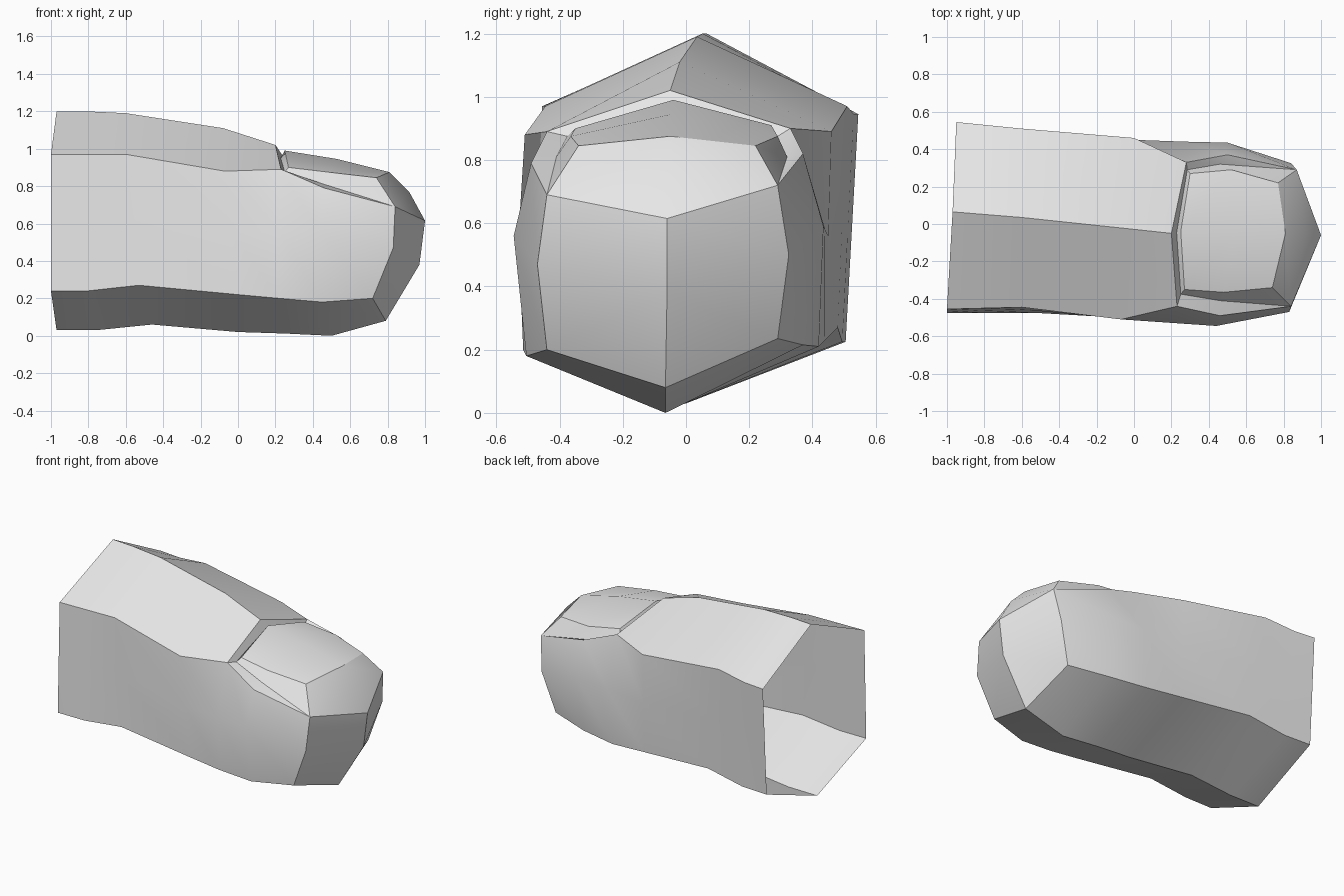
import bpy, bmesh, math
from mathutils import Vector

if "Cube" in bpy.data.objects:
    bpy.data.objects.remove(bpy.data.objects["Cube"])

grey = bpy.data.materials.new("plain grey")
grey.diffuse_color = (0.8, 0.8, 0.8, 1)
grey.use_nodes = True
grey.node_tree.nodes["Principled BSDF"].inputs["Base Color"].default_value = grey.diffuse_color


def pts(*p):
    return [Vector(q) for q in p]


def strip(a, b):
    """Faces between two neighbouring ridge lines of equal length."""
    return [(a[i], a[i + 1], b[i + 1], b[i]) for i in range(len(a) - 1)]


def build(name, faces):
    bm = bmesh.new()
    for f in faces:
        bm.faces.new([bm.verts.new(p) for p in f])
    bmesh.ops.remove_doubles(bm, verts=bm.verts, dist=0.0005)
    bmesh.ops.dissolve_degenerate(bm, edges=bm.edges, dist=0.0005)
    bmesh.ops.recalc_face_normals(bm, faces=bm.faces)
    # the face with the highest centre must look up
    top = max(bm.faces, key=lambda f: f.calc_center_median().z)
    if top.normal.z < 0:
        bmesh.ops.reverse_faces(bm, faces=bm.faces)
    me = bpy.data.meshes.new(name)
    bm.to_mesh(me)
    bm.free()
    me.materials.append(grey)
    ob = bpy.data.objects.new(name, me)
    bpy.context.collection.objects.link(ob)
    bpy.ops.object.select_all(action='DESELECT')
    bpy.context.view_layer.objects.active = ob
    ob.select_set(True)
    bpy.ops.object.shade_smooth_by_angle(angle=math.radians(30))


# Ridge lines of the six-sided finger, from the open end to the tip
top = pts((-.97, .065, 1.2), (-.6, .035, 1.19), (-.08, -.02, 1.11), (.2, -.05, 1.02))
front_up = pts((-1, -.455, .97), (-.6, -.445, .97), (-.07, -.51, .88),
               (.23, -.44, .89), (.46, -.49, .79), (.84, -.44, .69))
front_low = pts((-1, -.475, .24), (-.53, -.475, .27), (0, -.505, .22),
                (.22, -.515, .2), (.45, -.505, .18), (.72, -.44, .2))
bottom = pts((-.97, 0, .03), (-.46, -.01, .06), (0, -.03, .02),
             (.25, -.045, .012), (.5, -.065, 0), (.79, -.065, .08))
back_low = pts((-.95, .505, .225), (-.5, .48, .27), (0, .44, .23),
               (.25, .42, .21), (.5, .37, .215), (.76, .29, .235))
back_up = pts((-.95, .545, .945), (-.6, .51, .97), (0, .46, .89),
              (.28, .33, .9), (.5, .37, .82), (.87, .29, .72))


def middle(up, low, end):
    return [(a + b) / 2 for a, b in zip(up[:3], low[:3])] + end


front_mid = middle(front_up, front_low, pts((.22, -.53, .56), (.44, -.545, .56), (.83, -.47, .47)))
back_mid = middle(back_up, back_low, pts((.28, .44, .58), (.5, .435, .59), (.84, .325, .5)))

# Short straight stretch next to the open end
for line in (top, front_up, front_mid, front_low, bottom, back_low, back_mid, back_up):
    p = line[0].lerp(line[1], 0.42)
    p.z = line[0].z
    line.insert(1, p)

ring = [front_up, front_mid, front_low, bottom, back_low, back_mid, back_up]
faces = []
for a, b in zip(ring, ring[1:]):
    faces += strip(a, b)
faces += strip(top, front_up[:5]) + strip(back_up[:5], top)

# Finger tip
tip_low, tip_high, tip_top = pts((.97, -.06, .38), (1, -.06, .615), (.915, -.05, .77))
nail_end = pts((.74, -.34, .845), (.81, -.05, .875), (.77, .22, .845))
for up, mid, low, corner in ((front_up, front_mid, front_low, nail_end[0]),
                             (back_up, back_mid, back_low, nail_end[2])):
    faces += [(low[-1], bottom[-1], tip_low, mid[-1]),
              (mid[-1], tip_low, tip_high, up[-1]),
              (up[-1], tip_high, tip_top),
              (up[-1], tip_top, nail_end[1], corner)]
build("finger", faces)

# Nail plate with the groove around it
nail_root = pts((.27, -.35, .9), (.25, -.04, .99), (.3, .27, .91))
nail_mid = pts((.48, -.365, .875), (.53, -.045, .945), (.52, .29, .875))
faces = strip(nail_root, nail_mid) + strip(nail_mid, nail_end)
floor = pts((.25, -.375, .875), (.228, -.045, .95), (.285, .29, .875))
faces += strip([front_up[4], top[4], back_up[4]], floor) + strip(floor, nail_root)
for side, up, y in ((0, front_up, -.41), (2, back_up, .32)):
    groove = [floor[side], Vector((.46, y, .81)), up[-1]]
    faces += strip(up[4:], groove)
    faces += strip(groove, [nail_root[side], nail_mid[side], nail_end[side]])
build("nail", faces)
